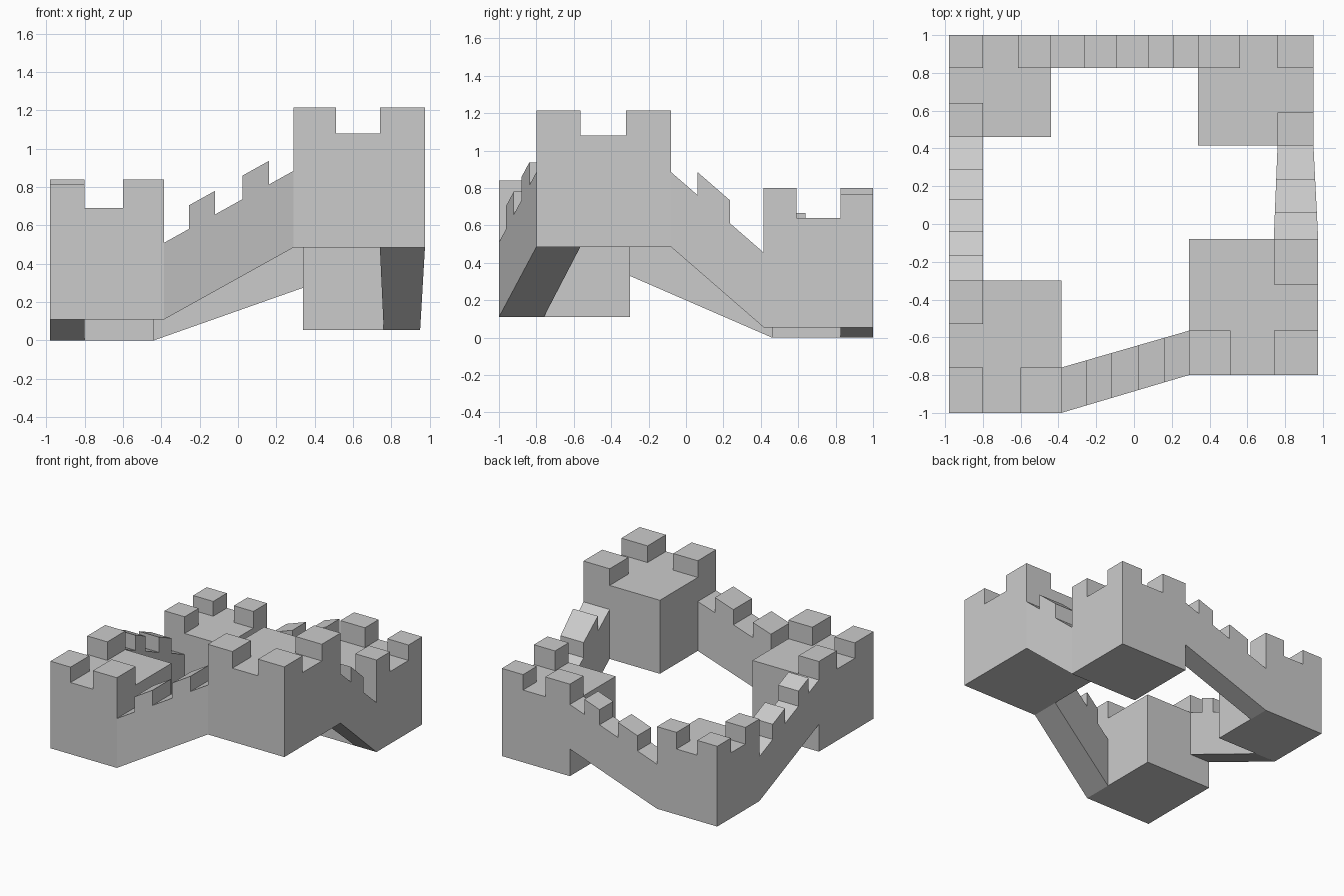
import bpy, bmesh
from mathutils import Vector

if "Cube" in bpy.data.objects:
    bpy.data.objects.remove(bpy.data.objects["Cube"])


def finish(bm, name):
    bmesh.ops.recalc_face_normals(bm, faces=bm.faces)
    me = bpy.data.meshes.new(name)
    bm.to_mesh(me)
    bm.free()
    bpy.context.collection.objects.link(bpy.data.objects.new(name, me))


def box(bm, x0, x1, y0, y1, z0, z1):
    made = bmesh.ops.create_cube(bm, size=1)["verts"]
    for v in made:
        v.co = ((x0 + x1) / 2 + v.co.x * (x1 - x0),
                (y0 + y1) / 2 + v.co.y * (y1 - y0),
                (z0 + z1) / 2 + v.co.z * (z1 - z0))
    return made


def tower(name, outer, inner, base, deck, tops, sx, sy):
    """Block from outer to inner corner; merlons on the corner and both outer edges.
    sx = (corner size, far size) along x, sy likewise; (depth_x, depth_y) are corner sizes."""
    (ox, oy), (ix, iy) = outer, inner
    dx = 1 if ix > ox else -1
    dy = 1 if iy > oy else -1
    bm = bmesh.new()
    cells = [(ox, ix, oy, iy, base, deck),
             (ox, ox + dx * sx[0], oy, oy + dy * sy[0], deck, tops[0]),
             (ix - dx * sx[1], ix, oy, oy + dy * sy[0], deck, tops[1]),
             (ox, ox + dx * sx[0], iy - dy * sy[1], iy, deck, tops[1])]
    for i, (x0, x1, y0, y1, z0, z1) in enumerate(cells):
        vs = box(bm, min(x0, x1), max(x0, x1), min(y0, y1), max(y0, y1), z0, z1)
    bm.normal_update()
    finish(bm, name)


def wall(name, a, b, cuts, rise, step=0.123):
    """Sloping wall from end a to end b; each end is two floor points and a bottom height.
    cuts = start and end fractions of each merlon, rise = wall height."""
    pts = [(0, 0), (0, rise)]
    for t0, t1 in cuts:
        pts += [(t0, rise), (t0, rise + step), (t1, rise + step), (t1, rise)]
    pts += [(1, rise), (1, 0)]
    bm = bmesh.new()
    sides = []
    for k in range(2):
        p = Vector((*a[k], a[2]))
        q = Vector((*b[k], b[2]))
        sides.append([bm.verts.new(p.lerp(q, t) + Vector((0, 0, h))) for t, h in pts])
    l, r = sides
    bm.faces.new(l)
    bm.faces.new(r[::-1])
    for i in range(len(pts)):
        j = (i + 1) % len(pts)
        bm.faces.new((l[j], l[i], r[i], r[j]))
    finish(bm, name)


# Corner towers
tower("front_left_tower", (-.98, -1), (-.385, -.30), .11, .69, (.815, .84), (.18, .215), (.24, .23))
tower("front_right_tower", (.975, -.80), (.29, -.08), .485, 1.08, (1.215, 1.215), (.235, .22), (.235, .24))
tower("back_right_tower", (.95, 1), (.34, .415), .055, .64, (.765, .80), (.19, .22), (.175, .175))
tower("back_left_tower", (-.98, 1), (-.44, .46), 0, .53, (.65, .665), (.18, .175), (.175, .18))

# Connecting walls
wall("front_wall", ((-.385, -1), (-.385, -.76), .11), ((.29, -.80), (.29, -.565), .485),
     [(.193, .393), (.607, .811)], .40)
wall("right_wall", ((.74, -.08), (.975, -.08), .485), ((.76, .415), (.95, .415), .055),
     [(.287, .636)], .40)
wall("left_wall", ((-.98, .46), (-.80, .46), 0), ((-.98, -.30), (-.80, -.30), .33),
     [(.224, .434), (.658, .829)], .36)
wall("back_wall", ((-.44, 1), (-.44, .825), 0), ((.34, 1), (.34, .825), .275),
     [(.224, .449), (.66, .833)], .36)
